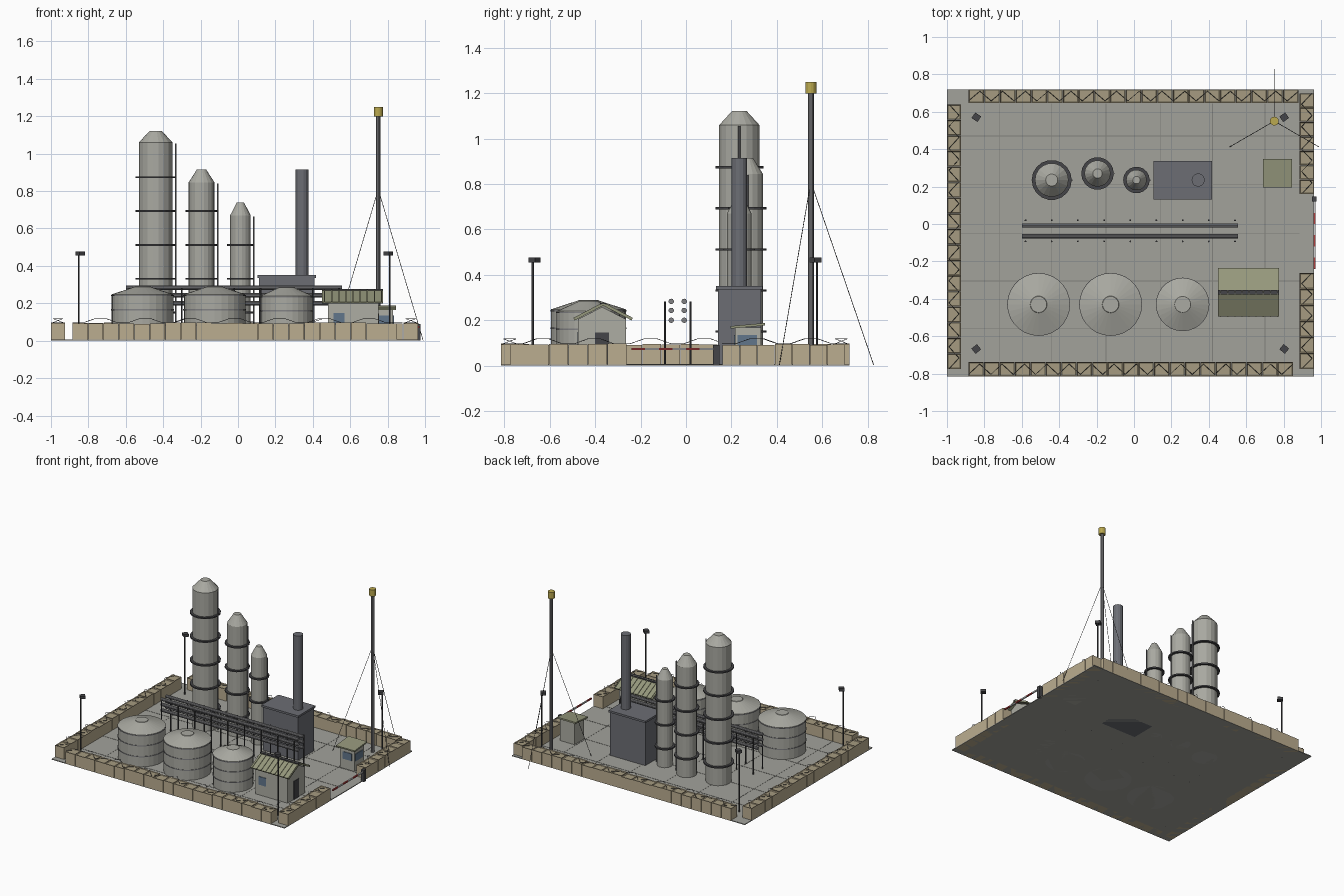
import bpy, bmesh, math, random
from mathutils import Vector, Matrix

if "Cube" in bpy.data.objects:
    bpy.data.objects.remove(bpy.data.objects["Cube"])
random.seed(4)


def mat(name, r, g, b):
    m = bpy.data.materials.new(name)
    m.diffuse_color = (r, g, b, 1)
    m.use_nodes = True
    m.node_tree.nodes["Principled BSDF"].inputs["Base Color"].default_value = m.diffuse_color
    return m


STEEL = mat("pale_steel", .40, .40, .36)
CONC = mat("concrete", .36, .36, .33)
JOINT = mat("joint", .22, .22, .20)
SAND = mat("sand_fabric", .50, .42, .28)
FILL = mat("sand_fill", .38, .33, .22)
DARK = mat("dark_metal", .06, .06, .065)
FURN = mat("furnace_grey", .15, .155, .175)
PIPE = mat("pipe_grey", .22, .22, .23)
OLIVE = mat("olive_roof", .30, .31, .20)
PLASTER = mat("plaster", .42, .42, .37)
GLASS = mat("window_blue", .12, .18, .26)
YELLOW = mat("yellow", .50, .40, .08)
RED = mat("red", .45, .05, .05)
WHITE = mat("white", .75, .75, .72)


def finish(name, bm, *mats):
    bmesh.ops.recalc_face_normals(bm, faces=bm.faces[:])
    me = bpy.data.meshes.new(name)
    bm.to_mesh(me)
    bm.free()
    for m in mats:
        me.materials.append(m)
    ob = bpy.data.objects.new(name, me)
    bpy.context.collection.objects.link(ob)
    return ob


def add_box(bm, x0, x1, y0, y1, z0, z1):
    M = Matrix.Translation(((x0 + x1) / 2, (y0 + y1) / 2, (z0 + z1) / 2))
    M = M @ Matrix.Diagonal((x1 - x0, y1 - y0, z1 - z0, 1))
    return bmesh.ops.create_cube(bm, size=1, matrix=M)["verts"]


def boxes(name, dims, m):
    bm = bmesh.new()
    for d in dims:
        add_box(bm, *d)
    return finish(name, bm, m)


def add_rod(bm, a, b, r, n=8):
    a, b = Vector(a), Vector(b)
    M = Matrix.Translation((a + b) / 2) @ (b - a).to_track_quat('Z', 'Y').to_matrix().to_4x4()
    bmesh.ops.create_cone(bm, cap_ends=True, segments=n, radius1=r, radius2=r,
                          depth=(b - a).length, matrix=M)


def rods(name, pairs, r, m, n=8):
    bm = bmesh.new()
    for a, b in pairs:
        add_rod(bm, a, b, r, n)
    return finish(name, bm, m)


def lathe(name, x, y, profile, n, m):
    bm = bmesh.new()
    rings = [[bm.verts.new((x + r * math.cos(2 * math.pi * i / n),
                            y + r * math.sin(2 * math.pi * i / n), z)) for i in range(n)]
             for r, z in profile]
    for lo, hi in zip(rings, rings[1:]):
        for i in range(n):
            j = (i + 1) % n
            bm.faces.new((lo[i], lo[j], hi[j], hi[i]))
    bm.faces.new(rings[0][::-1])
    bm.faces.new(rings[-1])
    return finish(name, bm, m)


# ground slab with joints
boxes("ground_slab", [(-1, .963, -.815, .72, 0, .006)], CONC)
boxes("slab_joints",
      [(x - .002, x + .002, -.735, .645, .005, .007) for x in (-.72, -.44, -.15, .14, .42, .7)] +
      [(-.925, .885, y - .002, y + .002, .005, .0073) for y in (.47, .21, -.05, -.305, -.56)], JOINT)


# sand-filled barrier walls with coiled wire on top
def barrier(name, axis, start, end, c0, c1):
    bm = bmesh.new()
    n = round((end - start) / .083)
    step = (end - start) / n
    for i in range(n):
        a, b = start + i * step + .001, start + (i + 1) * step - .001
        h = random.uniform(.09, .098)
        vs = add_box(bm, *((a, b, c0, c1) if axis == 'x' else (c0, c1, a, b)), 0, h)
        faces = {f for v in vs for f in v.link_faces}
        top = max(faces, key=lambda f: f.calc_center_median().z)
        bmesh.ops.inset_region(bm, faces=[top], thickness=.006)
        top.material_index = 1
        for v in top.verts:
            v.co.z -= .005
    finish(name, bm, SAND, FILL)
    k = round((end - start) / .06)
    mid, half = (c0 + c1) / 2, (c1 - c0) * .36
    pts = []
    for i in range(k + 1):
        t = start + (end - start) * i / k
        s = mid + half * (1 if i % 2 else -1)
        z = .118 if (i // 2) % 2 else .097
        pts.append((t, s, z) if axis == 'x' else (s, t, z))
    rods(name + "_wire", list(zip(pts, pts[1:])), .0013, DARK, 4)


barrier("front_barrier", 'x', -.885, .85, -.815, -.738)
barrier("back_barrier", 'x', -.885, .88, .648, .72)
barrier("left_barrier", 'y', -.775, .64, -1, -.925)
barrier("right_barrier_front", 'y', -.775, -.262, .885, .963)
barrier("right_barrier_back", 'y', .16, .70, .885, .963)

# gate arm
for nm, m, odd in (("gate_arm_red", RED, 0), ("gate_arm_white", WHITE, 1)):
    boxes(nm, [(.961, .971, -.24 + .06 * i, -.18 + .06 * i, .068, .078)
               for i in range(6) if i % 2 == odd], m)
boxes("gate_post", [(.953, .977, .12, .148, 0, .09)], DARK)

# storage tanks with cone roofs and seam bands
for i, (x, r, h, top) in enumerate([(-.51, .165, .248, .29), (-.125, .165, .248, .29), (.26, .14, .24, .285)]):
    lathe(f"storage_tank_{i+1}", x, -.43, [(r, 0), (r, h), (.045, top - .003), (.043, top)], 28, STEEL)
    for k in (1, 2, 3):
        z = h * k / 3 - (.006 if k == 3 else 0)
        lathe(f"tank_{i+1}_band_{k}", x, -.43, [(r + .003, z - .003), (r + .003, z + .003)], 28, PIPE)

# distillation columns with ring platforms and riser pipes
for i, (x, y, r, rr, sh, top) in enumerate([(-.44, .235, .09, .107, 1.06, 1.122),
                                            (-.195, .27, .07, .087, .845, .915),
                                            (.013, .235, .055, .071, .67, .738)]):
    lathe(f"column_{i+1}", x, y, [(r, 0), (r, sh), (r * .36, top)], 18, STEEL)
    z, k = .15, 1
    while z < sh - .1:
        lathe(f"column_{i+1}_platform_{k}", x, y, [(rr, z - .005), (rr, z + .005)], 18, DARK)
        z, k = z + .181, k + 1
    rods(f"column_{i+1}_riser", [((x + rr, y, 0), (x + rr, y, sh - .005))], .005, PIPE)

# furnace and stack
boxes("furnace", [(.112, .408, .14, .33, 0, .335)], FURN)
boxes("furnace_cap", [(.104, .416, .132, .338, .335, .35)], FURN)
lathe("furnace_stack", .343, .235, [(.035, .34), (.035, .915)], 14, FURN)

# pipe rack
rods("rack_pipes", [((-.6, y, z), (.555, y, z)) for y in (-.065, -.008) for z in (.2, .243, .283)],
     .012, PIPE, 10)
rods("rack_posts", [((-.58 + .14 * i, y, 0), (-.58 + .14 * i, y, .282))
                    for i in range(9) for y in (-.093, .02)], .005, DARK, 6)

# control hut with ribbed gable roof
bm = bmesh.new()
prof = [(-.475, 0), (-.265, 0), (-.265, .205), (-.37, .258), (-.475, .205)]
f = bm.faces.new([bm.verts.new((.48, y, z)) for y, z in prof])
ext = bmesh.ops.extrude_face_region(bm, geom=[f], use_keep_orig=True)["geom"]
bmesh.ops.translate(bm, vec=(.27, 0, 0), verts=[v for v in ext if isinstance(v, bmesh.types.BMVert)])
finish("hut_walls", bm, PLASTER)
for side, s in (("front", -1), ("back", 1)):
    slope = math.atan2(.067, .128)
    M = Matrix.Translation((.612, -.365 + s * .063, .236)) @ Matrix.Rotation(-s * slope, 4, 'X')
    for part, dims in (("roof", [(-.162, .162, -.072, .072, -.004, .005)]),
                       ("roof_ribs", [(-.152 + .038 * i, -.146 + .038 * i, -.072, .072, .005, .009)
                                      for i in range(9)])):
        boxes(f"hut_{side}_{part}", dims, OLIVE).data.transform(M)
boxes("hut_ridge", [(.45, .774, -.378, -.352, .264, .276)], DARK)
boxes("hut_door", [(.748, .754, -.402, -.34, .006, .145)], DARK)
boxes("hut_window", [(.51, .57, -.479, -.472, .085, .148)], GLASS)

# guard booth
boxes("booth_walls", [(.71, .83, .215, .33, 0, .168)], PLASTER)
roof = boxes("booth_roof", [(-.078, .078, -.076, .076, -.005, .006)], OLIVE)
roof.data.transform(Matrix.Translation((.767, .272, .175)) @ Matrix.Rotation(.09, 4, 'X'))
boxes("booth_windows", [(.828, .834, .226, .312, .08, .135), (.735, .81, .211, .217, .08, .135)], GLASS)

# guyed mast
rods("mast", [((.75, .55, 0), (.75, .55, 1.2))], .013, PIPE, 10)
lathe("mast_drum", .75, .55, [(.024, 1.2), (.024, 1.25)], 12, YELLOW)
rods("guy_wires", [((.75, .55, .81), (.75 + .277 * math.cos(a), .55 + .277 * math.sin(a), .002))
                   for a in (math.pi / 2, -math.pi / 6, math.pi * 7 / 6)], .0016, DARK, 5)

# floodlights in the corners, heads turned inward
for nm, x, y in (("front_left", -.852, -.675), ("front_right", .812, -.675),
                 ("back_left", -.852, .577), ("back_right", .812, .577)):
    rods(f"{nm}_light_pole", [((x, y, 0), (x, y, .465))], .005, DARK, 6)
    head = boxes(f"{nm}_light_head", [(-.008, .03, -.018, .018, .455, .476)], DARK)
    head.data.transform(Matrix.Translation((x, y, 0)) @ Matrix.Rotation(math.atan2(-y, -x), 4, 'Z'))
